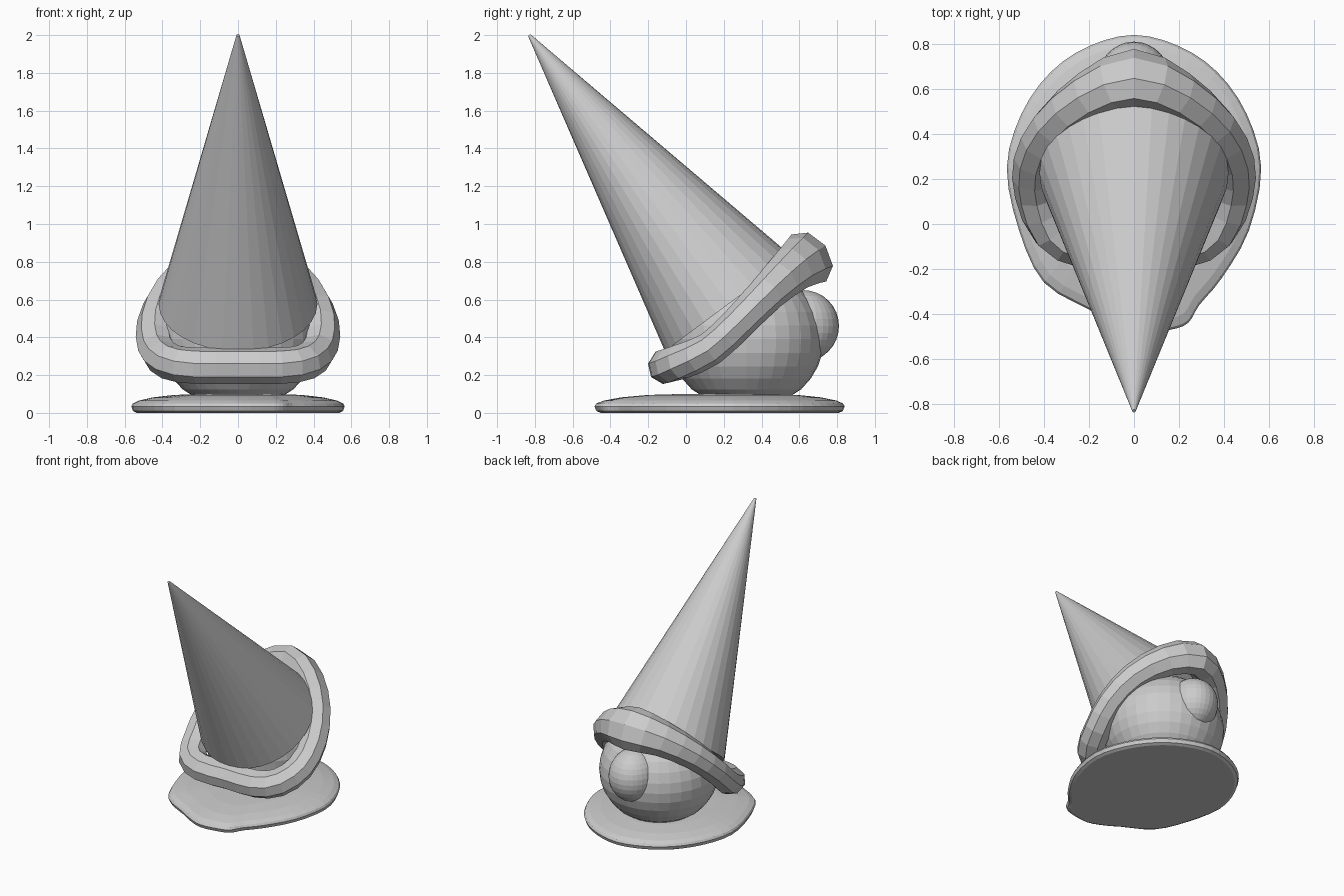
import bpy, bmesh, math
from mathutils import Vector

if "Cube" in bpy.data.objects:
    bpy.data.objects.remove(bpy.data.objects["Cube"])


def make_object(name, bm):
    bmesh.ops.recalc_face_normals(bm, faces=bm.faces[:])
    mesh = bpy.data.meshes.new(name)
    bm.to_mesh(mesh)
    bm.free()
    ob = bpy.data.objects.new(name, mesh)
    bpy.context.collection.objects.link(ob)
    return ob


def smooth_loop(points, steps):
    """Closed Catmull-Rom curve through the points."""
    n, out = len(points), []
    for i in range(n):
        a, b, c, d = (Vector(points[(i + k) % n]) for k in (-1, 0, 1, 2))
        for s in range(steps):
            t = s / steps
            out.append(0.5 * (2 * b + (c - a) * t + (2 * a - 5 * b + 4 * c - d) * t**2
                              + (3 * b - a - 3 * c + d) * t**3))
    return out


def skin(bm, rings, closed):
    """Bridge successive rings of vertices with quads."""
    n = len(rings[0])
    for i in range(len(rings) if closed else len(rings) - 1):
        r, q = rings[i], rings[(i + 1) % len(rings)]
        for j in range(n):
            k = (j + 1) % n
            bm.faces.new((r[j], r[k], q[k], q[j]))


def ball(name, centre, radii, floor=None):
    bm = bmesh.new()
    bmesh.ops.create_uvsphere(bm, u_segments=32, v_segments=16, radius=1)
    for v in bm.verts:
        v.co = Vector(c + r * p for c, r, p in zip(centre, radii, v.co))
        if floor is not None:
            v.co.z = max(v.co.z, floor)
    return make_object(name, bm)


# Base: egg-shaped pad with a domed top
outline = [(0, .84), (.2, .79), (.37, .675), (.5, .49), (.565, .25), (.51, -.03),
           (.39, -.24), (.29, -.36), (.24, -.44), (.16, -.47), (.02, -.485),
           (-.1, -.44), (-.2, -.38), (-.4, -.26), (-.51, -.03), (-.565, .25),
           (-.5, .49), (-.37, .675), (-.2, .79)]
loop = smooth_loop([(x, y, 0) for x, y in outline], 3)
centre = Vector((0, .22, 0))
bm = bmesh.new()
rings = []
for scale, z in ((.95, 0), (.985, .01), (1, .035), (.985, .05), (.93, .065),
                 (.8, .082), (.6, .095), (.35, .1)):
    rings.append([bm.verts.new(centre + (p - centre) * scale + Vector((0, 0, z)))
                  for p in loop])
skin(bm, rings, False)
bm.faces.new(rings[0])
bm.faces.new(rings[-1])
make_object("base", bm)

# Body and nose
ball("body", (0, .32, .39), (.415, .41, .375), .085)
ball("nose", (0, .62, .46), (.17, .19, .19))

# Hat: tall tilted cone
tip, foot = Vector((0, -.83, 2)), Vector((0, .19, .625))
axis = (tip - foot).normalized()
foot -= axis * .06
bm = bmesh.new()
bmesh.ops.create_cone(bm, cap_ends=True, segments=32, radius1=.42, radius2=.008,
                      depth=(tip - foot).length)
hat = make_object("hat", bm)
hat.location = (tip + foot) / 2
hat.rotation_euler = axis.to_track_quat('Z', 'Y').to_euler()

# Brim: thick roll around the hat; each row is x, y, z, half width, half height
half = [(0, -.1, .25, .1, .095), (.22, -.1, .25, .1, .095), (.36, -.03, .27, .1, .095),
        (.43, .13, .34, .1, .09), (.435, .28, .48, .1, .09), (.36, .43, .635, .1, .1),
        (.2, .57, .765, .105, .125), (0, .65, .82, .11, .155)]
full = half + [(-p[0], *p[1:]) for p in half[-2:0:-1]]
path = smooth_loop([p[:3] for p in full], 2)
sizes = smooth_loop([(p[3], p[4], 0) for p in full], 2)
bm = bmesh.new()
rings = []
for i, p in enumerate(path):
    tangent = (path[(i + 1) % len(path)] - path[i - 1]).normalized()
    out = tangent.cross(axis).normalized()
    up = out.cross(tangent)
    rings.append([bm.verts.new(p + out * sizes[i].x * math.cos(a)
                               + up * sizes[i].y * math.sin(a))
                  for a in (math.tau * k / 8 for k in range(8))])
skin(bm, rings, True)
make_object("brim", bm)
